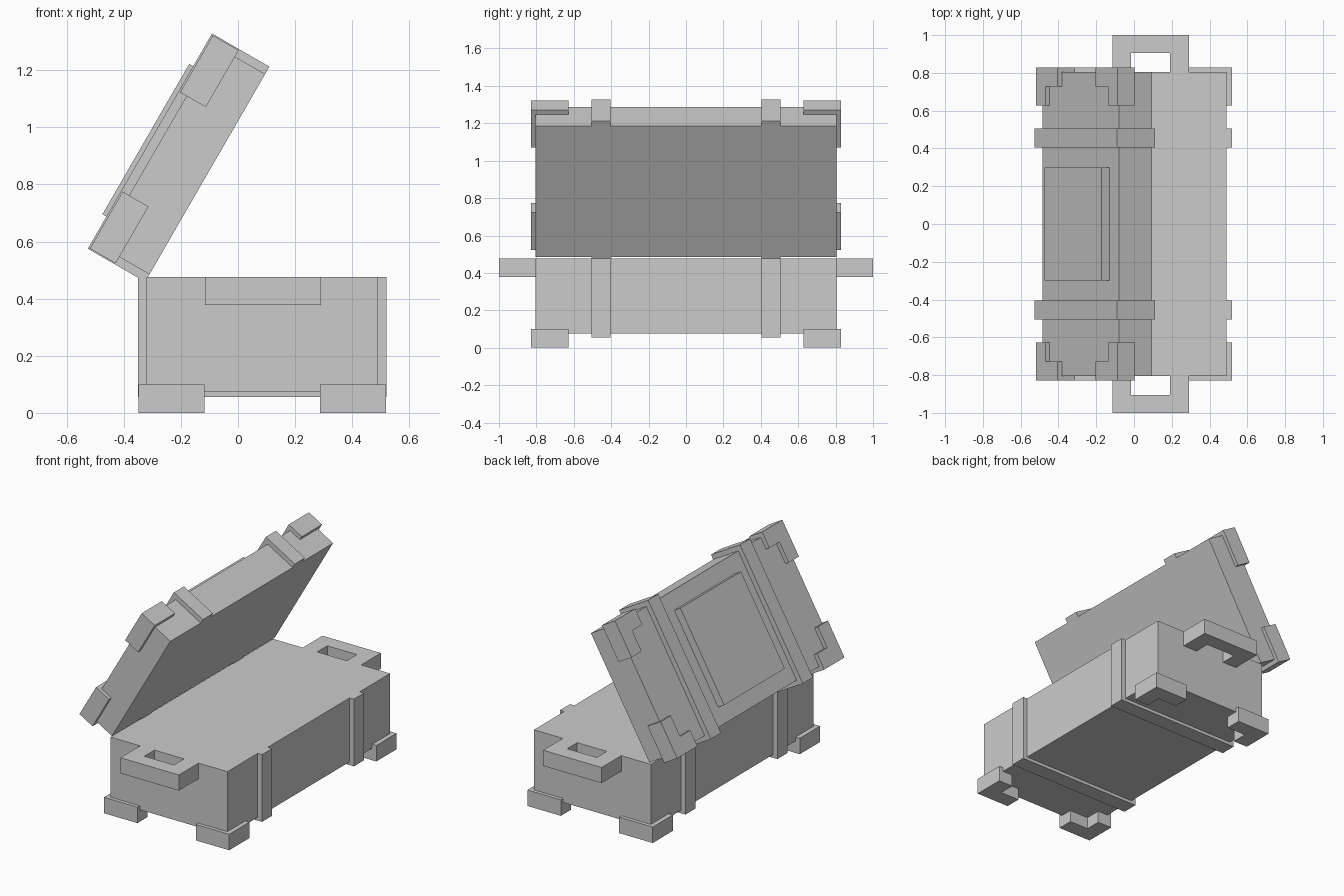
import bpy
import bmesh
import math
from mathutils import Matrix

cube = bpy.data.objects.get("Cube")
if cube:
    bpy.data.objects.remove(cube, do_unlink=True)

GREY = (0.6, 0.6, 0.6, 1.0)
mat = bpy.data.materials.new("crate_grey")
mat.use_nodes = True
mat.diffuse_color = GREY
mat.node_tree.nodes["Principled BSDF"].inputs["Base Color"].default_value = GREY

HALF = 0.805                    # half length of the crate body
X0, X1 = -0.32, 0.49            # body sides
BOTTOM, TOP = 0.075, 0.476
WIDTH, THICK = 0.81, 0.2        # lid size in its own frame
LID = Matrix.Translation((-0.31, 0, 0.485)) @ Matrix.Rotation(math.radians(-60), 4, "Y")


def prism(name, pts, lo, hi, plane="XY", matrix=None):
    """Extrude an outline: in XY it rises along z, in XZ it runs along y."""
    bm = bmesh.new()
    place = (lambda p: (p[0], p[1], lo)) if plane == "XY" else (lambda p: (p[0], lo, p[1]))
    face = bm.faces.new([bm.verts.new(place(p)) for p in pts])
    geom = bmesh.ops.extrude_face_region(bm, geom=[face])["geom"]
    vec = (0, 0, hi - lo) if plane == "XY" else (0, hi - lo, 0)
    bmesh.ops.translate(bm, vec=vec, verts=[g for g in geom if isinstance(g, bmesh.types.BMVert)])
    bmesh.ops.recalc_face_normals(bm, faces=bm.faces)
    mesh = bpy.data.meshes.new(name)
    bm.to_mesh(mesh)
    bm.free()
    mesh.materials.append(mat)
    obj = bpy.data.objects.new(name, mesh)
    bpy.context.collection.objects.link(obj)
    if matrix:
        obj.matrix_world = matrix
    return obj


def rect(x0, x1, y0, y1):
    return [(x0, y0), (x1, y0), (x1, y1), (x0, y1)]


def corner(x, dx, side, length):
    """L-shaped outline with its outer corner at x, pointing inwards along dx."""
    y, arm, depth = 0.828, 0.1, 0.2
    pts = [(0, 0), (length, 0), (length, arm), (arm, arm), (arm, depth), (0, depth)]
    return [(x + dx * a, side * (y - b)) for a, b in pts]


def band(x0, x1, end, mid, side_gap, mid_gap):
    """U-shaped outline wrapping a body from its open edge round its far face."""
    far = mid + mid_gap
    return [(x0, end), (x0 - side_gap, end), (x0 - side_gap, far), (x1 + side_gap, far),
            (x1 + side_gap, end), (x1, end), (x1, mid), (x0, mid)]


# Main bodies
prism("crate_body", rect(X0, X1, -HALF, HALF), BOTTOM, TOP)
prism("lid_body", rect(0, WIDTH, -HALF, HALF), 0, THICK, matrix=LID)
prism("lid_panel", rect(0.1, 0.708, -0.3, 0.3), THICK, 0.248, matrix=LID)

for side, end in ((-1, "front"), (1, "back")):
    # Straps around the crate and the lid
    lo, hi = sorted((side * 0.405, side * 0.505))
    prism(end + "_crate_strap", band(X0, X1, TOP, BOTTOM, 0.03, -0.02), lo, hi, "XZ")
    prism(end + "_lid_strap", band(0, WIDTH, 0, THICK, 0.03, 0.032), lo, hi, "XZ", LID)

    # Carrying handle with a through slot
    outline = [(-0.115, HALF), (-0.115, 1), (0.29, 1), (0.29, HALF),
               (0.19, HALF), (0.19, 0.905), (-0.015, 0.905), (-0.015, HALF)]
    prism(end + "_handle", [(x, side * y) for x, y in outline], 0.378, TOP)

    # Corner feet and lid corner guards
    for edge, dx in (("right", 1), ("left", -1)):
        foot_x = X0 - 0.029 if dx > 0 else X1 + 0.029
        prism(f"{end}_{edge}_foot", corner(foot_x, dx, side, 0.232), 0, 0.1)
        guard_x = -0.026 if dx > 0 else WIDTH + 0.026
        prism(f"{end}_{edge}_lid_guard", corner(guard_x, dx, side, 0.23), 0.122, 0.226, matrix=LID)
